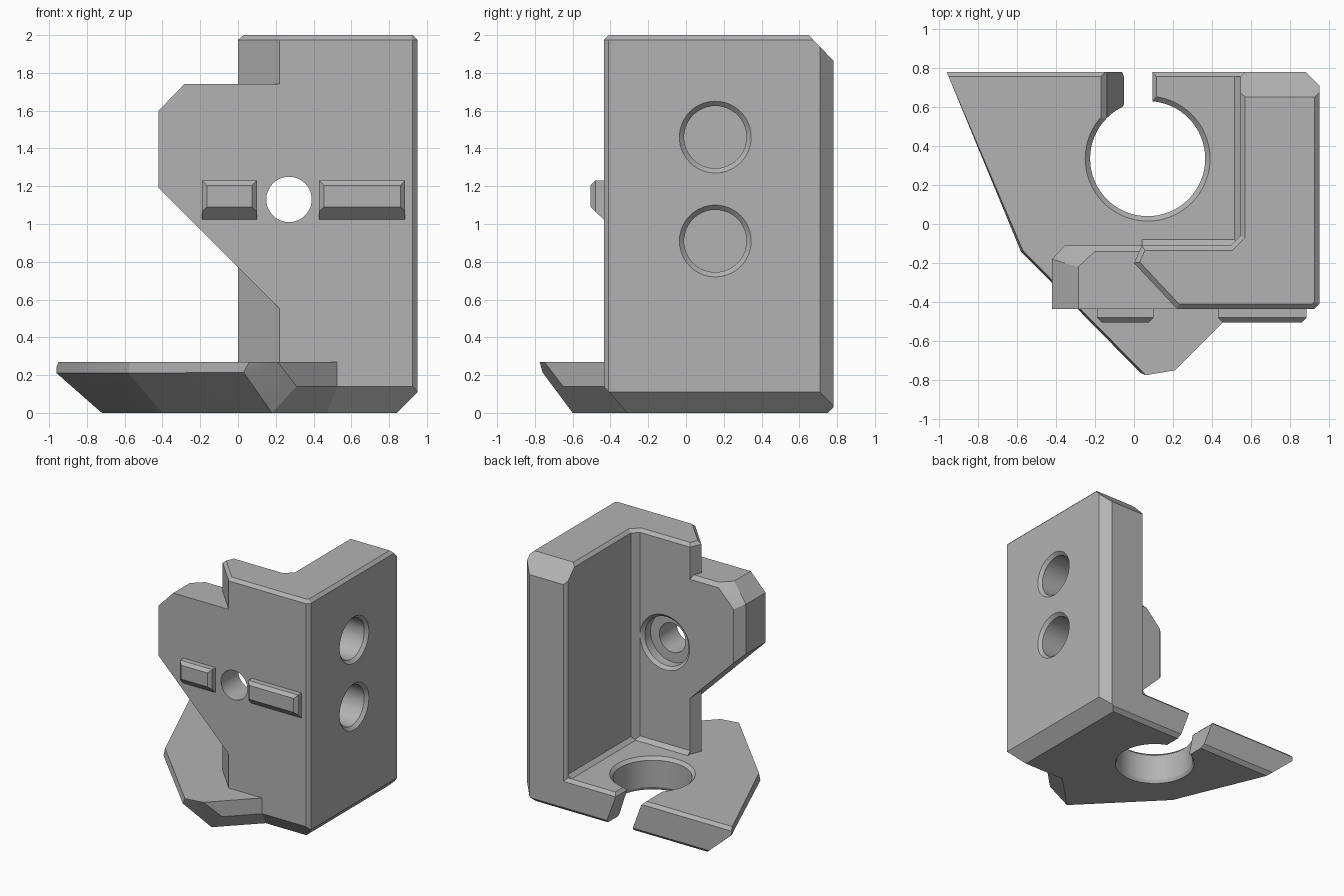
import bpy, bmesh, math
from mathutils import Vector, Matrix

cube = bpy.data.objects.get("Cube")
if cube:
    bpy.data.objects.remove(cube)

grey = bpy.data.materials.new("plain_grey")
grey.use_nodes = True
GREY = (0.45, 0.45, 0.45, 1)
grey.diffuse_color = GREY
grey.node_tree.nodes["Principled BSDF"].inputs["Base Color"].default_value = GREY


def finish(name, bm):
    bmesh.ops.recalc_face_normals(bm, faces=bm.faces)
    me = bpy.data.meshes.new(name)
    bm.to_mesh(me)
    bm.free()
    me.materials.append(grey)
    ob = bpy.data.objects.new(name, me)
    bpy.context.collection.objects.link(ob)
    return ob


def hull(name, pts):
    """Convex solid around a few corner points."""
    bm = bmesh.new()
    for p in pts:
        bm.verts.new(p)
    bmesh.ops.convex_hull(bm, input=bm.verts)
    loose = [v for v in bm.verts if not v.link_faces]
    bmesh.ops.delete(bm, geom=loose, context='VERTS')
    bmesh.ops.dissolve_limit(bm, angle_limit=0.01, verts=bm.verts, edges=bm.edges)
    return finish(name, bm)


def cone(start, end, r1, r2):
    """Round cutter running between two points."""
    a, b = Vector(start), Vector(end)
    turn = (b - a).to_track_quat('Z', 'Y').to_matrix().to_4x4()
    bm = bmesh.new()
    bmesh.ops.create_cone(bm, cap_ends=True, segments=64, radius1=r1, radius2=r2,
                          depth=(b - a).length,
                          matrix=Matrix.Translation((a + b) / 2) @ turn)
    return finish("cutter", bm)


def combine(target, other, how):
    mod = target.modifiers.new(how.lower(), 'BOOLEAN')
    mod.operation, mod.object, mod.solver = how, other, 'EXACT'
    bpy.context.view_layer.objects.active = target
    bpy.ops.object.modifier_apply(modifier=mod.name)
    bpy.data.objects.remove(other)


def slice_off(bm, co, no):
    """Cut away everything on the normal side of a plane and cap it."""
    geom = bm.verts[:] + bm.edges[:] + bm.faces[:]
    bmesh.ops.bisect_plane(bm, geom=geom, plane_co=co, plane_no=no, clear_outer=True)
    rim = [e for e in bm.edges if e.is_boundary]
    if rim:
        bmesh.ops.holes_fill(bm, edges=rim, sides=0)


# L-shaped upright walls
profile = [(.22, -.435), (.925, -.435), (.95, -.41), (.95, .71), (.88, .78), (.57, .78),
           (.545, .755), (.545, -.06), (.495, -.11), (.04, -.11), (0, -.2)]
bm = bmesh.new()
base = bm.faces.new([bm.verts.new((x, y, 0)) for x, y in profile])
top = bmesh.ops.extrude_face_region(bm, geom=[base])["geom"]
bmesh.ops.translate(bm, verts=[g for g in top if isinstance(g, bmesh.types.BMVert)], vec=(0, 0, 2))
bmesh.ops.recalc_face_normals(bm, faces=bm.faces)
rim = [e for e in bm.edges if all(v.co.z > 1.9 for v in e.verts)]
bmesh.ops.bevel(bm, geom=rim, offset=.025, segments=1, affect='EDGES', profile=.5)
slice_off(bm, (0, .65, 2), (0, .135, .13))
slice_off(bm, (.95, 0, .11), (1, 0, -1))
slice_off(bm, (0, -.435, .14), (0, -.14, -.125))
slice_off(bm, (0, .78, .03), (0, 1, -1))
body = finish("corner_bracket", bm)

# Pointed foot plate with undercut edges
foot = hull("foot_plate", [
    (-.72, .75, 0), (-.40, -.01, 0), (.18, -.60, 0), (.72, -.06, 0), (.72, .75, 0),
    (-.755, .78, .03), (.72, .78, .03), (.31, -.65, .14), (.8, -.16, .14),
    (-.96, .78, .21), (-.58, -.14, .21), (.03, -.76, .215), (.8, .78, .245),
    (-.96, .78, .245), (-.95, .755, .27), (-.57, -.135, .27), (.06, -.775, .27),
    (.21, -.75, .27), (.8, -.16, .27), (.8, .755, .27)])

# Side tab on the front wall
outline = [(-.42, 1.19), (-.42, 1.6), (-.285, 1.74), (.3, 1.74), (.3, .47)]
tab = hull("front_tab", [(x, -.435, z) for x, z in outline] + [
    (-.42, -.18, 1.19), (-.42, -.18, 1.6), (-.285, -.22, 1.74), (-.2, -.14, 1.74),
    (.3, -.14, 1.74), (-.355, -.11, 1.125), (-.355, -.11, 1.57), (-.22, -.11, 1.71),
    (.3, -.11, 1.71), (.3, -.11, .47)])

# Small chamfer strips where the walls meet the foot
strips = [
    hull("front_strip", [(x, y, z) for x in (.04, .56)
                         for y, z in ((-.2, .2), (-.2, .3), (-.11, .3), (-.08, .27), (-.08, .2))]),
    hull("side_strip", [(x, y, z) for y in (-.12, .755)
                        for x, z in ((.6, .2), (.6, .3), (.545, .3), (.515, .27), (.515, .2))])]

for part in [foot, tab] + strips:
    combine(body, part, 'UNION')

# Raised bars on the front
for x0, x1 in ((-.19, .1), (.43, .885)):
    bar = hull("front_bar", [(x, -.40, z) for x in (x0, x1) for z in (.99, 1.23)]
               + [(x, -.48, z) for x in (x0, x1) for z in (1.066, 1.23)]
               + [(x, -.505, z) for x in (x0 + .025, x1 - .025) for z in (1.09, 1.205)])
    combine(body, bar, 'UNION')

# Round opening and slanted slot in the foot
hx, hy = .07, .335
cutters = [cone((hx, hy, -.1), (hx, hy, .5), .295, .295),
           cone((hx, hy, .245), (hx, hy, .295), .295, .345),
           cone((hx, hy, -.025), (hx, hy, .025), .32, .27 + .025)]
skew = .37
cutters.append(hull("cutter", [(x - skew * z, y, z) for x in (-.05, .185)
                               for y in (.45, .9) for z in (-.1, .4)]))
cutters.append(hull("cutter", [(x, y, z) for y in (.45, .9) for x, z in
                               ((-.14, .24), (.09, .24), (-.2, .3), (.14, .3))]))

# Blind round pockets in the outer side
for z in (1.46, .91):
    cutters += [cone((.63, .155, z), (1, .155, z), .165, .165),
                cone((.925, .155, z), (.975, .155, z), .165, .215)]

# Screw hole with a recess on the inner face
sx, sz = .27, 1.13
cutters += [cone((sx, -.6, sz), (sx, 0, sz), .12, .12),
            cone((sx, -.21, sz), (sx, 0, sz), .2, .2),
            cone((sx, -.135, sz), (sx, -.085, sz), .2, .25)]
for cutter in cutters:
    combine(body, cutter, 'DIFFERENCE')

# Smooth round walls, crisp edges
bpy.ops.object.select_all(action='DESELECT')
body.select_set(True)
bpy.context.view_layer.objects.active = body
bpy.ops.object.shade_smooth_by_angle(angle=math.radians(15))
